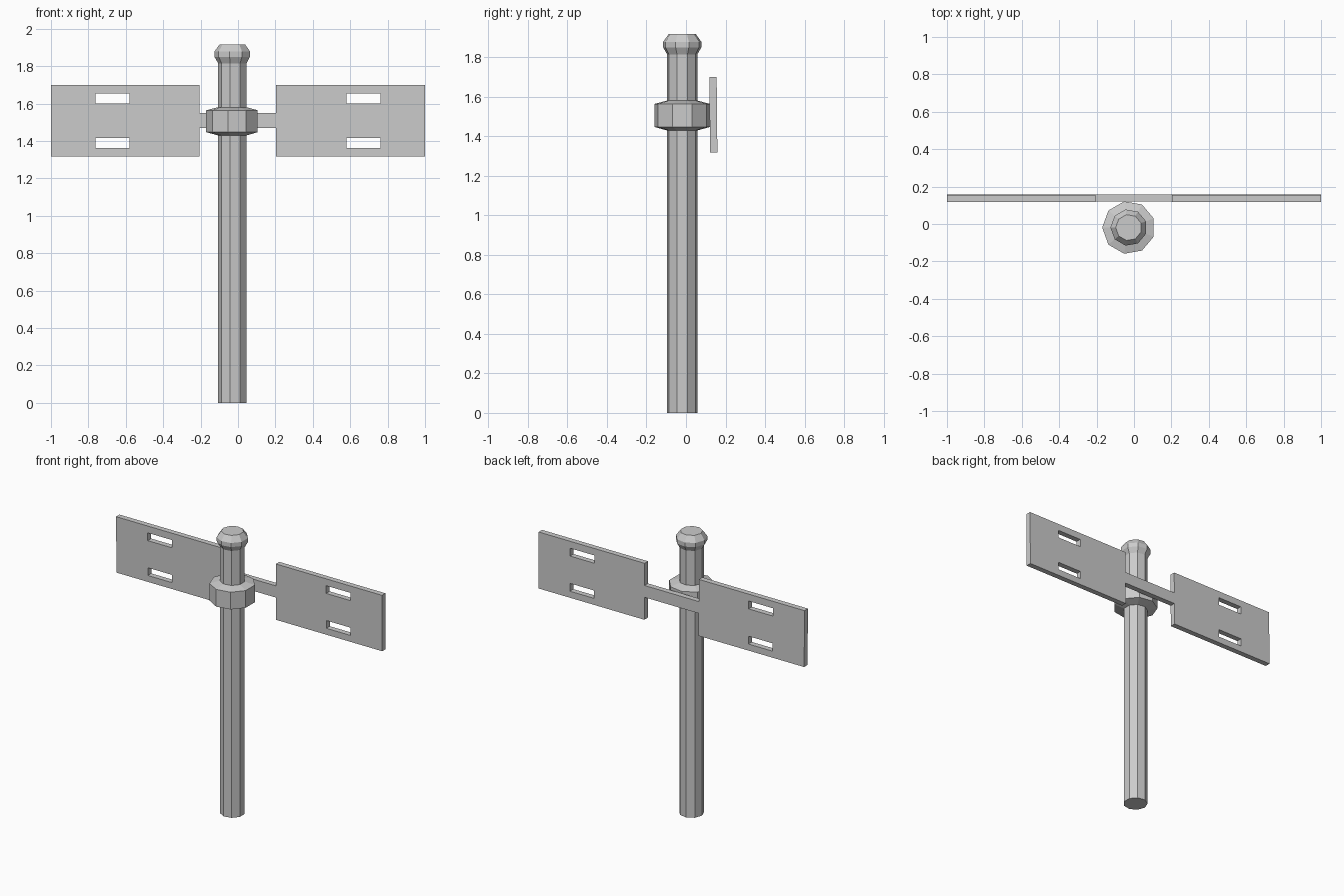
import bpy, bmesh
from math import cos, sin, radians

if "Cube" in bpy.data.objects:
    bpy.data.objects.remove(bpy.data.objects["Cube"])

SIDES = 9
CENTRE = (-0.028, -0.019)


def finish(bm, name):
    bmesh.ops.recalc_face_normals(bm, faces=bm.faces)
    mesh = bpy.data.meshes.new(name)
    bm.to_mesh(mesh)
    bm.free()
    obj = bpy.data.objects.new(name, mesh)
    bpy.context.collection.objects.link(obj)
    return obj


def lathe(name, profile):
    """Nine-sided turned solid from (radius, z) pairs, capped at both ends."""
    bm = bmesh.new()
    angles = [radians(180 + 360 * i / SIDES) for i in range(SIDES)]
    rings = [[bm.verts.new((CENTRE[0] + r * cos(a), CENTRE[1] + r * sin(a), z))
              for a in angles] for r, z in profile]
    for lo, hi in zip(rings, rings[1:]):
        for i in range(SIDES):
            j = (i + 1) % SIDES
            bm.faces.new((lo[i], lo[j], hi[j], hi[i]))
    bm.faces.new(rings[0][::-1])
    bm.faces.new(rings[-1])
    return finish(bm, name)


# Post with its flared, bevelled knob
lathe("post", [(0.078, 0), (0.078, 1.815), (0.098, 1.85), (0.098, 1.878), (0.07, 1.917)])

# Collar that holds the plate
lathe("collar", [(0.08, 1.43), (0.142, 1.447), (0.142, 1.564), (0.08, 1.58)])

# Twin slotted panels joined by a narrow bridge, laid out on a cell grid
xs = [-1, -0.763, -0.58, -0.206, 0.202, 0.58, 0.763, 1]
zs = [1.318, 1.362, 1.415, 1.47, 1.55, 1.60, 1.653, 1.70]
Y_BACK, LEAN, THICK = 0.159, -0.004, 0.037
bm = bmesh.new()
for i in range(7):
    for k in range(7):
        slot = i in (1, 5) and k in (1, 5)
        gap = i == 3 and k != 3
        if slot or gap:
            continue
        corners = [(i, k), (i + 1, k), (i + 1, k + 1), (i, k + 1)]
        bm.faces.new([bm.verts.new((xs[a], Y_BACK + LEAN * b / 7, zs[b])) for a, b in corners])
bmesh.ops.remove_doubles(bm, verts=bm.verts, dist=1e-5)
front = bmesh.ops.extrude_face_region(bm, geom=bm.faces[:], use_keep_orig=True)
bmesh.ops.translate(bm, vec=(0, -THICK, 0),
                    verts=[g for g in front["geom"] if isinstance(g, bmesh.types.BMVert)])
# Merge the coplanar cells back into clean flat faces
bmesh.ops.recalc_face_normals(bm, faces=bm.faces)
finish(bm, "slotted_sign_panels")
